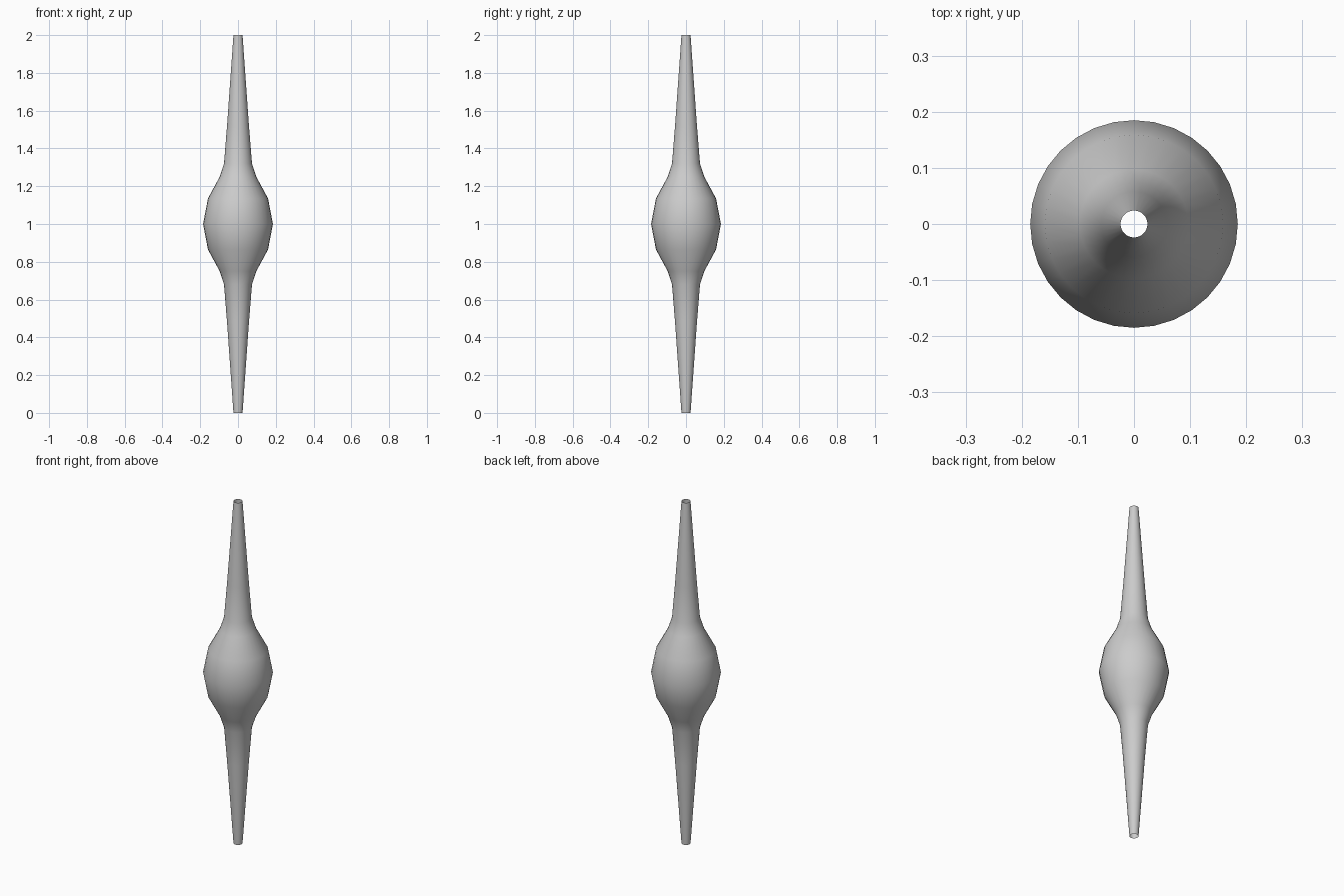
import bpy, bmesh
from math import cos, sin, tau

if "Cube" in bpy.data.objects:
    bpy.data.objects.remove(bpy.data.objects["Cube"])

SIDES = 32
# Upper half profile (radius, height above the middle); mirrored for the lower half
half = [(0.185, 0.0), (0.159, 0.135), (0.097, 0.25), (0.074, 0.32),
        (0.058, 0.52), (0.024, 1.0)]
profile = [(r, 1 - h) for r, h in reversed(half[1:])] + [(r, 1 + h) for r, h in half]

# Turned spindle: an open-ended tube swelling into a bulb at the middle
bm = bmesh.new()
rings = [[bm.verts.new((r * cos(tau * i / SIDES), r * sin(tau * i / SIDES), z))
          for i in range(SIDES)] for r, z in profile]
for low, high in zip(rings, rings[1:]):
    for i in range(SIDES):
        j = (i + 1) % SIDES
        bm.faces.new((low[i], low[j], high[j], high[i])).smooth = True

mesh = bpy.data.meshes.new("bulbed_spindle")
bm.to_mesh(mesh)
bm.free()
spindle = bpy.data.objects.new("bulbed_spindle", mesh)
bpy.context.collection.objects.link(spindle)
